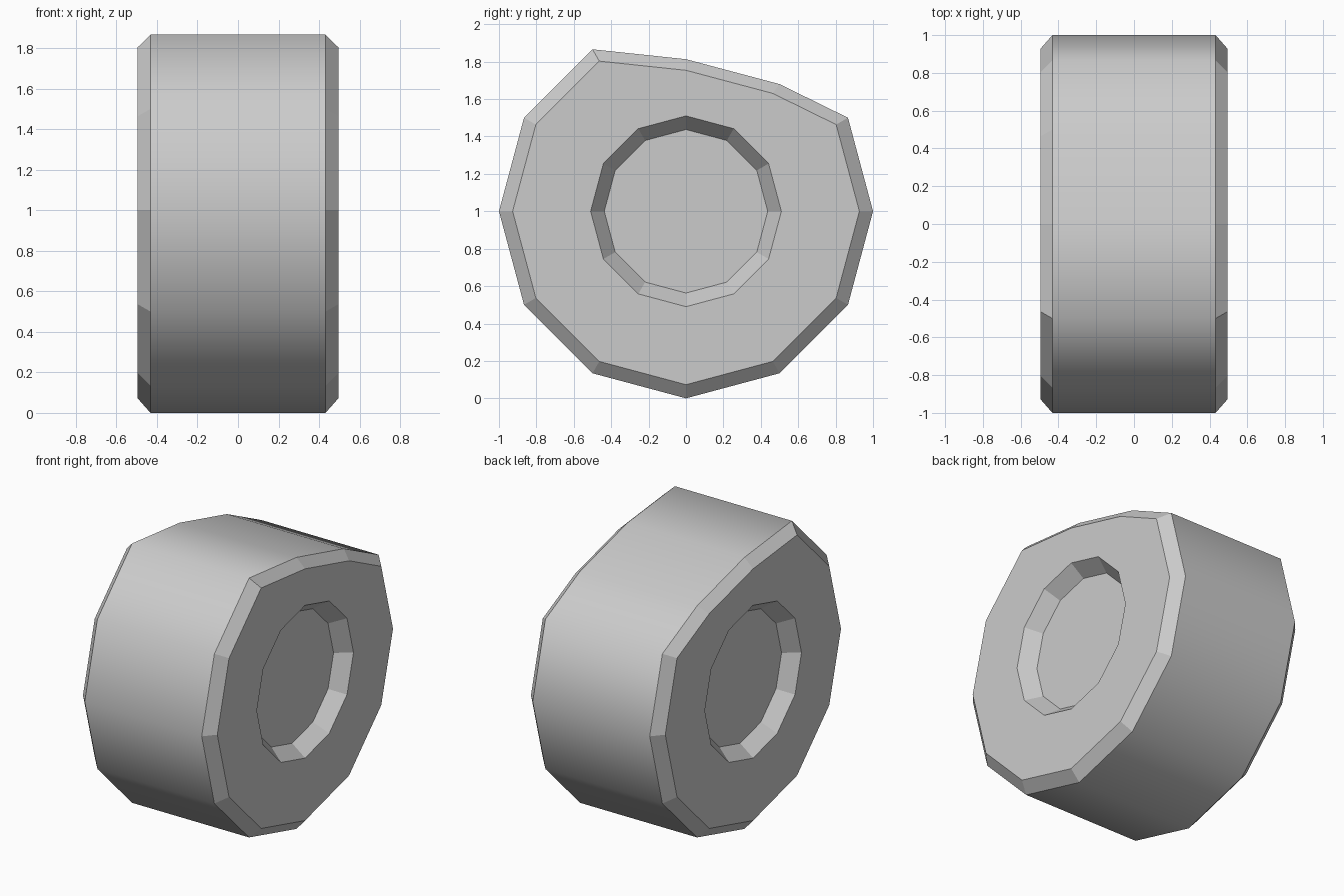
import bpy
import bmesh
from math import sin, cos, pi

cube = bpy.data.objects.get("Cube")
if cube:
    bpy.data.objects.remove(cube, do_unlink=True)

grey = bpy.data.materials.new("plain_grey")
grey.use_nodes = True
color = (0.6, 0.6, 0.6, 1)
grey.diffuse_color = color
grey.node_tree.nodes["Principled BSDF"].inputs["Base Color"].default_value = color

# Outlines around the axle: a round hub and a tread worn down at the top
SIDES = 12
hub = [(sin(2 * pi * i / SIDES), -cos(2 * pi * i / SIDES)) for i in range(SIDES)]
tread = list(hub)
tread[5] = (0.5, 0.68)
tread[6] = (0, 0.813)

# Half of the wheel section, from hub floor out to tread: (x, scale, outline)
section = [(0.4, 0.437, hub), (0.496, 0.51, hub),
           (0.496, 0.927, tread), (0.432, 1, tread)]
mirrored = [(-x, s, o) for x, s, o in reversed(section)]

bm = bmesh.new()
rings = [[bm.verts.new((x, s * y, 1 + s * z)) for y, z in outline]
         for x, s, outline in section + mirrored]

# Hub floors
bm.faces.new(rings[0])
bm.faces.new(rings[-1])

# Hub walls, side faces, chamfers and the smooth tread
for k, (a, b) in enumerate(zip(rings, rings[1:])):
    for i in range(SIDES):
        j = (i + 1) % SIDES
        face = bm.faces.new((a[i], a[j], b[j], b[i]))
        face.smooth = k == len(section) - 1

bmesh.ops.recalc_face_normals(bm, faces=bm.faces)
mesh = bpy.data.meshes.new("wheel")
bm.to_mesh(mesh)
bm.free()
mesh.materials.append(grey)
wheel = bpy.data.objects.new("wheel", mesh)
bpy.context.collection.objects.link(wheel)
